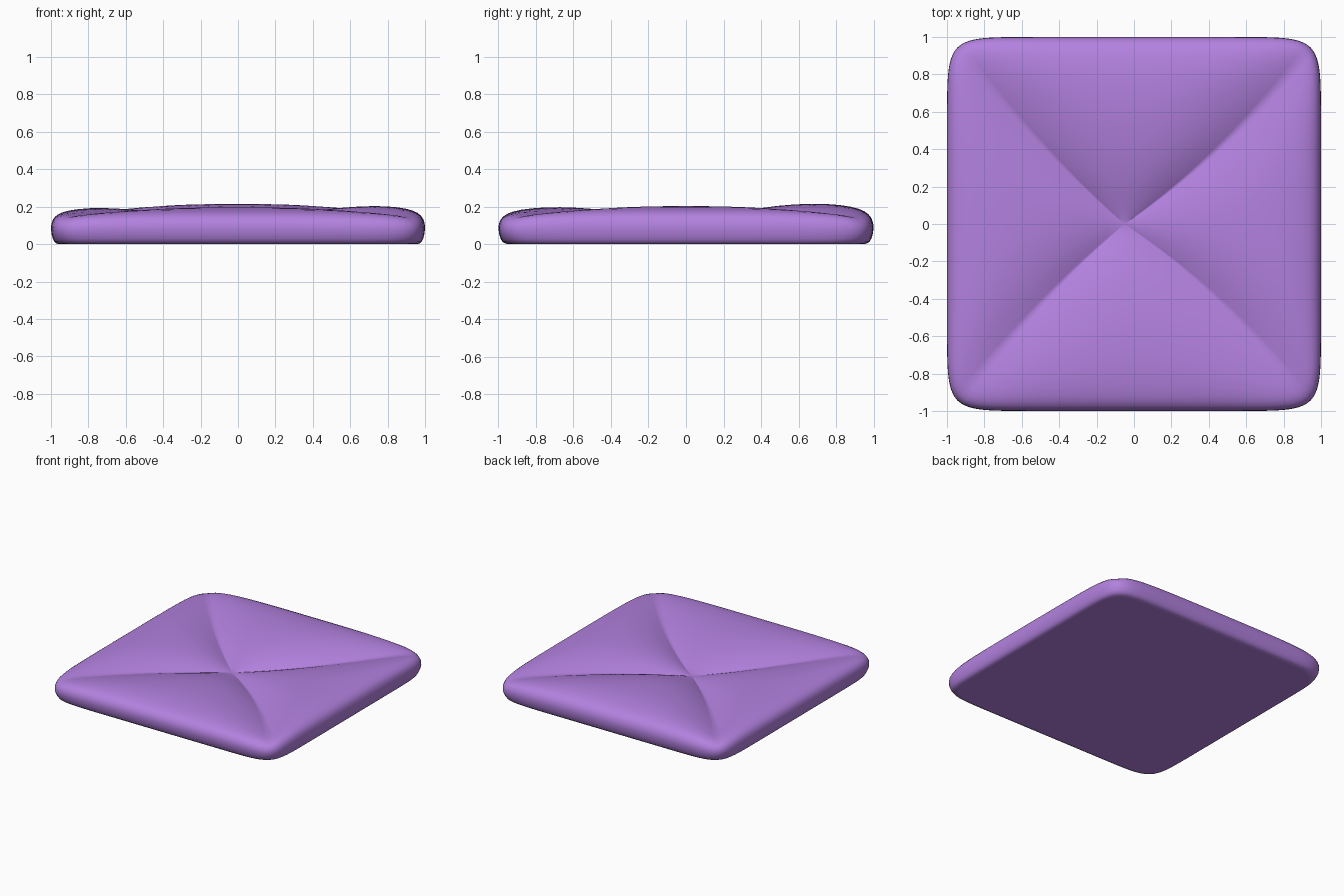
import bpy, bmesh

if "Cube" in bpy.data.objects:
    bpy.data.objects.remove(bpy.data.objects["Cube"])

# Radial profile from bottom edge, round the side, into the centre:
# (scale, height at flap middle, height along corner crease)
PROFILE = [
    (0.955, 0.0, 0.0), (0.97, 0.003, 0.003), (0.982, 0.012, 0.012),
    (0.99, 0.028, 0.028), (0.997, 0.055, 0.05), (1.0, 0.085, 0.075),
    (0.998, 0.11, 0.098), (0.99, 0.135, 0.118), (0.978, 0.152, 0.132),
    (0.96, 0.167, 0.142), (0.935, 0.179, 0.147), (0.9, 0.189, 0.149),
    (0.85, 0.197, 0.148), (0.79, 0.202, 0.145), (0.72, 0.203, 0.140),
    (0.64, 0.200, 0.134), (0.55, 0.193, 0.128), (0.46, 0.182, 0.121),
    (0.37, 0.168, 0.114), (0.28, 0.150, 0.107), (0.19, 0.129, 0.100),
    (0.10, 0.107, 0.094), (0.04, 0.094, 0.091),
]
SEG = 40            # points along each flap
CORNER = 12         # superellipse power of the outline
PEAK = [0.97, 1.0, 1.06, 0.95]   # front, right, back, left flap fullness


def place(side, u, s, mid, crease):
    """Point on a ring: side 0..3 counter-clockwise from the front, u in -1..1."""
    x, y = [(u, -1), (1, u), (-u, 1), (-1, -u)][side]
    k = s / (abs(x) ** CORNER + abs(y) ** CORNER) ** (1 / CORNER)
    x, y = x * k, y * k
    # folds sharpen toward the centre, soften at the corners
    fold = 1 - abs(u) ** (2 + 2 * s ** 4)
    z = crease + (mid * (1 + (PEAK[side] - 1) * min(1, mid / 0.2)) - crease) * fold
    # seams bow inward and meet slightly left of the middle
    inner = max(0, 1 - s)
    return x - 0.05 * inner ** 2, y * (1 - 0.25 * inner), z


bm = bmesh.new()
rings = []
for s, mid, crease in PROFILE:
    rings.append([bm.verts.new(place(side, -1 + 2 * j / SEG, s, mid, crease))
                  for side in range(4) for j in range(SEG)])

# Skin between rings
n = 4 * SEG
for a, b in zip(rings, rings[1:]):
    for j in range(n):
        f = bm.faces.new((a[j], a[(j + 1) % n], b[(j + 1) % n], b[j]))
        f.smooth = True

# Centre of the folded top, and flat underside
tip = bm.verts.new((-0.05, 0, 0.09))
for j in range(n):
    bm.faces.new((rings[-1][j], rings[-1][(j + 1) % n], tip)).smooth = True
bm.faces.new(rings[0][::-1])
for e in bm.edges:
    if all(v in set(rings[0]) for v in e.verts):
        e.smooth = False

mesh = bpy.data.meshes.new("folded_cushion")
bm.to_mesh(mesh)
bm.free()
cushion = bpy.data.objects.new("folded_cushion", mesh)
bpy.context.collection.objects.link(cushion)

mat = bpy.data.materials.new("purple")
mat.diffuse_color = (0.45, 0.22, 0.74, 1)
mat.use_nodes = True
mat.node_tree.nodes["Principled BSDF"].inputs["Base Color"].default_value = mat.diffuse_color
mesh.materials.append(mat)
